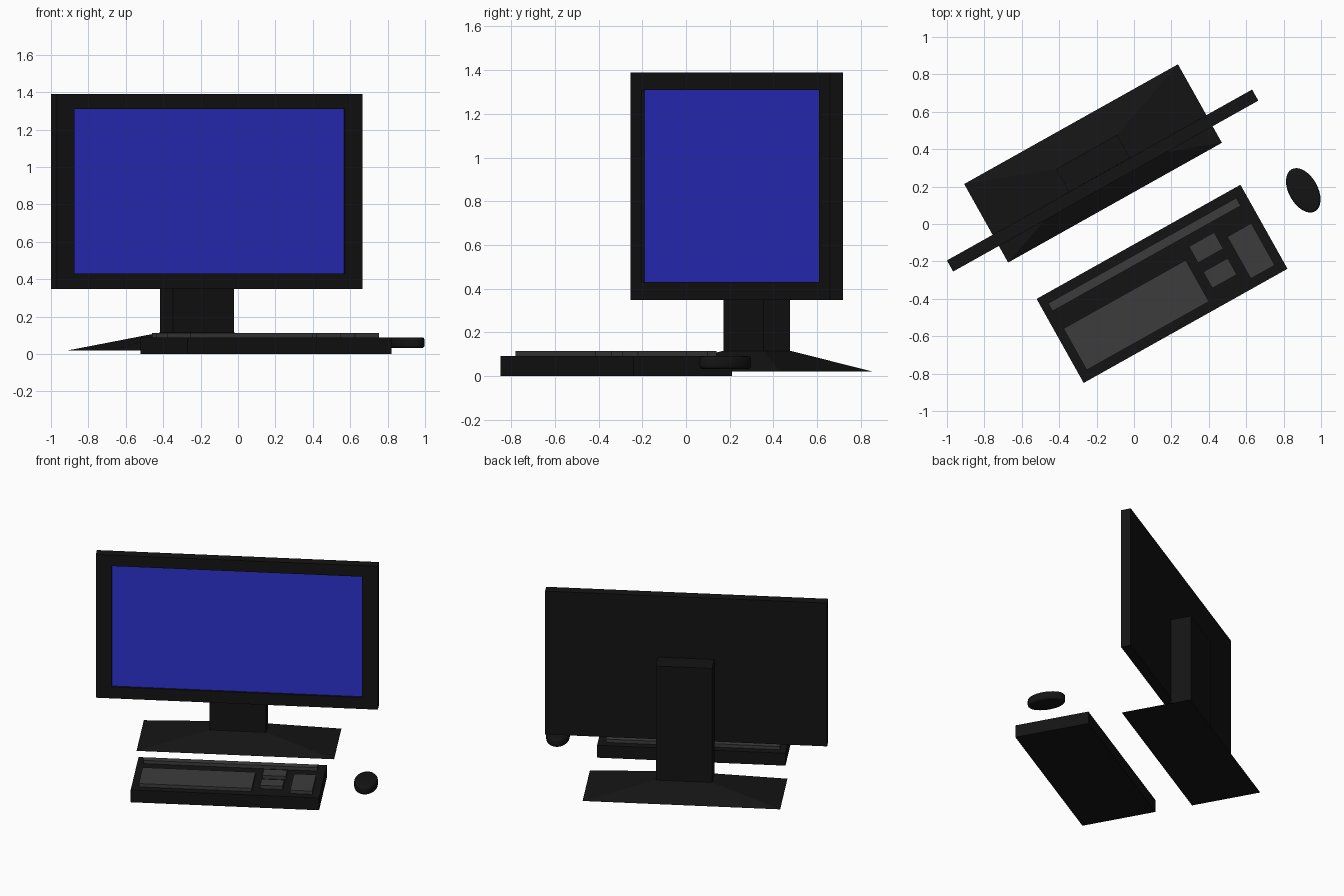
import bpy, bmesh, math
from mathutils import Matrix, Vector

if "Cube" in bpy.data.objects:
    bpy.data.objects.remove(bpy.data.objects["Cube"])

YAW = math.radians(29.25)   # the whole desk set is turned by this angle


def material(name, rgb):
    m = bpy.data.materials.new(name)
    m.diffuse_color = (*rgb, 1)
    m.use_nodes = True
    m.node_tree.nodes["Principled BSDF"].inputs["Base Color"].default_value = m.diffuse_color
    return m


BLACK = material("black_plastic", (0.007, 0.007, 0.007))
GREY = material("key_grey", (0.045, 0.045, 0.045))
BLUE = material("screen_blue", (0.025, 0.03, 0.6))


def finish(name, bm, origin, mat):
    """Turn a bmesh in local (along, depth, z) space into a placed object."""
    bmesh.ops.recalc_face_normals(bm, faces=bm.faces)
    mesh = bpy.data.meshes.new(name)
    bm.to_mesh(mesh)
    bm.free()
    mesh.materials.append(mat)
    obj = bpy.data.objects.new(name, mesh)
    obj.location = (*origin, 0)
    obj.rotation_euler.z = YAW
    bpy.context.collection.objects.link(obj)
    return obj


def box_bm(u, v, w, d, z0, z1):
    bm = bmesh.new()
    bmesh.ops.create_cube(bm, size=1, matrix=Matrix.Translation((u, v, (z0 + z1) / 2))
                          @ Matrix.Diagonal((w, d, z1 - z0, 1)))
    return bm


def box(name, origin, u, v, w, d, z0, z1, mat=BLACK):
    return finish(name, box_bm(u, v, w, d, z0, z1), origin, mat)


# Monitor stand: sloped foot narrowing to the footprint of the neck
STAND = (-0.219, 0.324)
NECK_W, NECK_D = 0.374, 0.141
bm = box_bm(0, 0, 1.31, 0.481, 0.02, 0.115)
for vert in bm.verts:
    if vert.co.z > 0.1:
        vert.co.x = math.copysign(NECK_W / 2, vert.co.x)
        vert.co.y = math.copysign(NECK_D / 2, vert.co.y)
finish("stand_foot", bm, STAND, BLACK)
box("stand_neck", STAND, 0, 0, NECK_W, NECK_D, 0.11, 0.945)

# Monitor housing with a recess in the front face
MON_V, MON_T, RECESS = -0.105, 0.068, 0.025
SCR_W, SCR_Z0, SCR_Z1 = 1.66, 0.43, 1.31
bm = box_bm(0, MON_V, 1.87, MON_T, 0.347, 1.39)
front = min(bm.faces, key=lambda f: f.calc_center_median().y)
bmesh.ops.inset_region(bm, faces=[front], thickness=0.05)
for vert in front.verts:
    vert.co.x = math.copysign(SCR_W / 2, vert.co.x)
    vert.co.z = SCR_Z1 if vert.co.z > 0.87 else SCR_Z0
ext = bmesh.ops.extrude_discrete_faces(bm, faces=[front])
inner = ext["faces"][0]
bmesh.ops.translate(bm, verts=inner.verts, vec=Vector((0, RECESS, 0)))
finish("monitor_housing", bm, STAND, BLACK)

# Screen plate lying in the recess
front_v = MON_V - MON_T / 2
box("screen", STAND, 0, front_v + 0.02, SCR_W, 0.01, SCR_Z0, SCR_Z1, BLUE)

# Keyboard body and raised key blocks
KEYBOARD = (0.15, -0.32)
box("keyboard_body", KEYBOARD, 0, 0, 1.249, 0.515, 0, 0.09)
for name, u, v, w, d in [
    ("function_keys", -0.006, 0.183, 1.153, 0.048),
    ("main_keys", -0.202, -0.078, 0.749, 0.254),
    ("navigation_keys", 0.30, 0.054, 0.155, 0.10),
    ("arrow_keys", 0.298, -0.102, 0.15, 0.10),
    ("number_keys", 0.501, -0.079, 0.147, 0.257),
]:
    box(name, KEYBOARD, u, v, w, d, 0.08, 0.114, GREY)

# Mouse: oval puck with rounded rims
bm = bmesh.new()
bmesh.ops.create_cone(bm, cap_ends=True, segments=32, radius1=1, radius2=1, depth=0.058,
                      matrix=Matrix.Translation((0, 0, 0.061)) @ Matrix.Diagonal((0.0775, 0.129, 1, 1)))
rims = [e for e in bm.edges if abs(e.verts[0].co.z - e.verts[1].co.z) < 1e-4]
bmesh.ops.bevel(bm, geom=rims, offset=0.014, segments=3, profile=0.5, affect='EDGES')
mouse = finish("mouse", bm, (0.905, 0.18), BLACK)
bpy.context.view_layer.objects.active = mouse
mouse.select_set(True)
bpy.ops.object.shade_smooth_by_angle(angle=math.radians(40))
